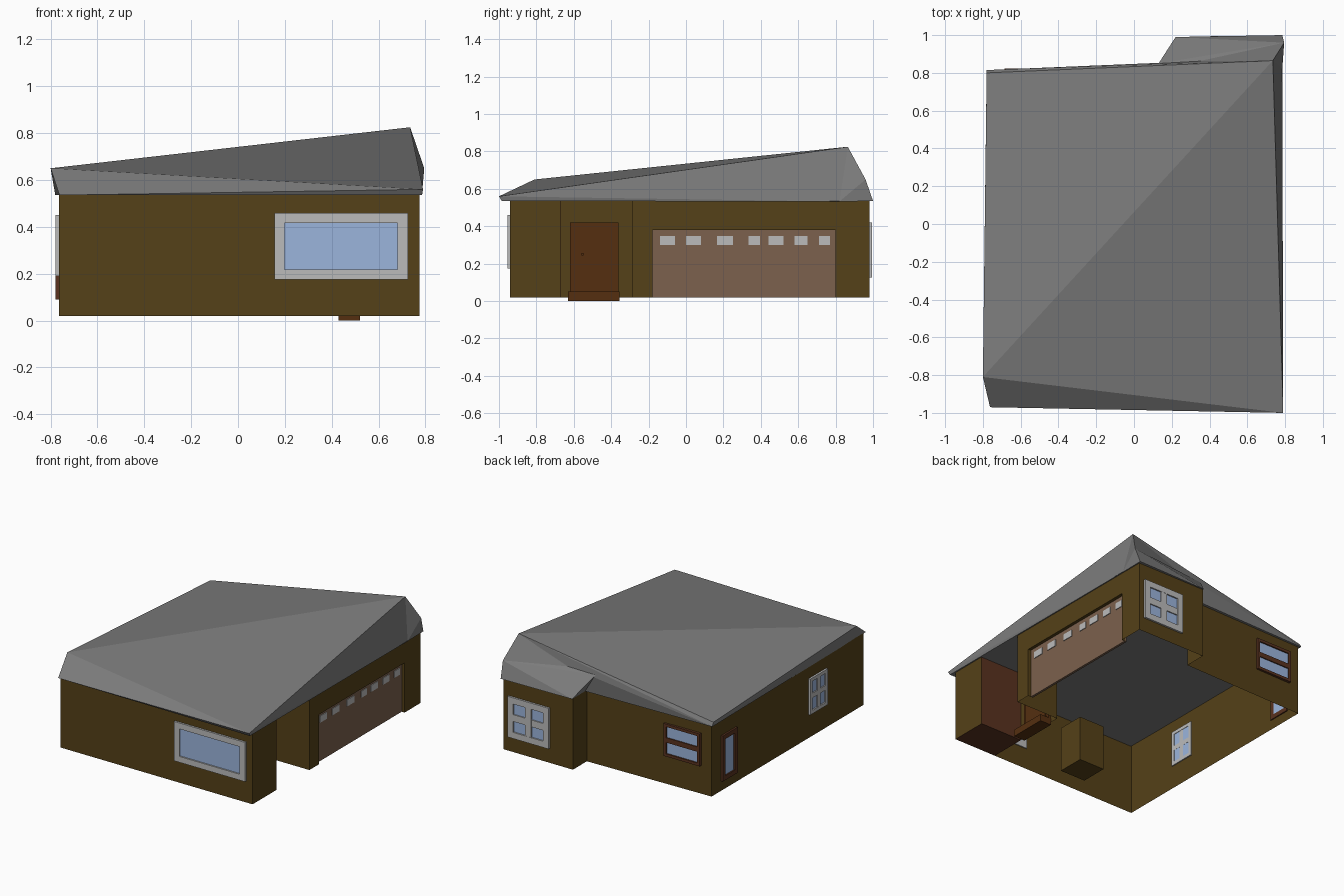
import bpy, bmesh

if "Cube" in bpy.data.objects:
    bpy.data.objects.remove(bpy.data.objects["Cube"])


def mat(name, r, g, b):
    m = bpy.data.materials.new(name)
    m.diffuse_color = (r, g, b, 1)
    m.use_nodes = True
    m.node_tree.nodes["Principled BSDF"].inputs["Base Color"].default_value = m.diffuse_color
    return m


OLIVE = mat("olive", .09, .052, .009)
SLATE = mat("slate", .2, .2, .2)
WHITE = mat("white", .5, .5, .5)
GLASS = mat("glass", .33, .46, .72)
WOOD = mat("wood", .09, .028, .005)
RUST = mat("rust", .10, .032, .014)
TAN = mat("tan", .2, .12, .075)


def mesh(name, verts, faces, material):
    me = bpy.data.meshes.new(name)
    me.from_pydata(verts, [], faces)
    me.materials.append(material)
    ob = bpy.data.objects.new(name, me)
    bpy.context.collection.objects.link(ob)
    return ob


def boxes(name, items, material):
    """One object made of boxes, each given as x0, x1, y0, y1, z0, z1."""
    verts, faces = [], []
    for x0, x1, y0, y1, z0, z1 in items:
        n = len(verts)
        verts += [(x, y, z) for z in (z0, z1)
                  for x, y in ((x0, y0), (x1, y0), (x1, y1), (x0, y1))]
        faces += [[n + i for i in f] for f in
                  ((3, 2, 1, 0), (4, 5, 6, 7), (0, 1, 5, 4),
                   (1, 2, 6, 5), (2, 3, 7, 6), (3, 0, 4, 7))]
    return boxes_finish(name, verts, faces, material)


def boxes_finish(name, verts, faces, material):
    return mesh(name, verts, faces, material)


def window(name, axis, wall, out, u0, u1, z0, z1, cols, rows, border, bar, material):
    """Framed window on a wall; axis is the wall's normal, out its direction."""
    def box(a, b, c, d, near, far):
        w = sorted((wall + out * near, wall + out * far))
        return (*w, a, b, c, d) if axis == 'x' else (a, b, *w, c, d)
    bars = [box(u0, u0 + border, z0, z1, -.008, .014),
            box(u1 - border, u1, z0, z1, -.008, .014)]
    ui, uo, zi, zo = u0 + border, u1 - border, z0 + border, z1 - border
    bars += [box(ui, uo, z0, zi, -.008, .014), box(ui, uo, zo, z1, -.008, .014)]
    pw = (uo - ui - bar * (cols - 1)) / cols
    ph = (zo - zi - bar * (rows - 1)) / rows
    for i in range(1, cols):
        a = ui + i * pw + (i - 1) * bar
        bars.append(box(a, a + bar, zi, zo, -.006, .013))
    for j in range(1, rows):
        c = zi + j * ph + (j - 1) * bar
        bars.append(box(ui, uo, c, c + bar, -.006, .012))
    boxes(name + "_frame", bars, material)
    boxes(name + "_glass", [box(ui, uo, zi, zo, -.005, .004)], GLASS)


# Walls: open-bottomed shell raised from the floor outline
plan = [(-.765, -.94), (.775, -.94), (.775, -.67), (.43, -.67), (.43, -.29),
        (.775, -.29), (.775, -.18), (.745, -.18), (.745, .80), (.775, .80),
        (.775, .98), (.22, .98), (.22, .82), (-.765, .80)]
n = len(plan)
mesh("walls", [(x, y, z) for z in (.02, .54) for x, y in plan],
     [(i, (i + 1) % n, n + (i + 1) % n, n + i) for i in range(n)], OLIVE)
boxes("garage_header", [(.742, .775, -.18, .80, .38, .54)], OLIVE)
boxes("interior_block", [(-.245, -.04, -.81, -.61, .02, .35)], OLIVE)

# Roof: diagonal ridge, undercut eaves, rear extension and flat ceiling
P = {
    'A': (.735, .865, .825), 'B': (-.80, -.81, .65), 'C': (.79, -1.0, .56),
    'F': (-.78, .80, .562), 'D': (-.762, -.97, .535), 'E': (.785, -.985, .535),
    'G': (-.78, .815, .535), 'H': (.785, 1.0, .535), 'K': (.795, .96, .65),
    'Q': (.22, .99, .535), 'R': (.13, .85, .68), 'S': (.22, .84, .535),
    'T': (.345, .862, .69), 'U': (.785, .82, .532),
}
keys = list(P)
mesh("roof", list(P.values()),
     [[keys.index(k) for k in f] for f in
      ("ABC", "AFB", "BDC", "DEC", "BFG", "BGD", "CEU", "CUA", "AUK", "UHK",
       "AKT", "KRT", "KQR", "KHQ", "RQS", "AGF", "ATG", "TSG", "TRS",
       "DGSQHUE")], SLATE)

# Garage door with a row of small panes
boxes("garage_door", [(.735, .752, -.18, .80, .02, .38)], TAN)
panes = [(-.14, -.06), (0, .08), (.165, .25), (.335, .395), (.44, .52), (.58, .65), (.71, .77)]
boxes("garage_panes", [(.748, .757, a, b, .30, .348) for a, b in panes], WHITE)

# Porch: lined side, floor of the front wing, step and entrance door
boxes("porch_lining", [(.43, .774, -.674, -.667, .02, .535)], RUST)
boxes("wing_floor", [(.43, .774, -.939, -.67, .02, .026)], RUST)
boxes("porch_step", [(.43, .52, -.63, -.355, 0, .05)], WOOD)
boxes("entrance_door", [(.425, .445, -.62, -.36, .05, .42),
                        (.44, .452, -.597, -.39, .07, .40)], WOOD)
boxes("door_knob", [(.45, .462, -.56, -.548, .244, .256)], WOOD)

# Windows and side door
window("front_window", 'y', -.94, -1, .155, .725, .175, .46, 1, 1, .043, 0, WHITE)
window("extension_window", 'y', .98, 1, .405, .735, .125, .42, 2, 2, .045, .05, WHITE)
window("back_window", 'y', .808, 1, -.685, -.395, .225, .46, 1, 2, .02, .035, RUST)
window("left_window", 'x', -.765, -1, -.51, -.31, .19, .45, 2, 2, .025, .035, WHITE)
window("side_door", 'x', -.765, -1, .52, .69, .09, .42, 1, 1, .032, 0, RUST)

# Consistent outward normals on every part
for ob in bpy.data.objects:
    bm = bmesh.new()
    bm.from_mesh(ob.data)
    bmesh.ops.recalc_face_normals(bm, faces=bm.faces)
    bm.to_mesh(ob.data)
    bm.free()
